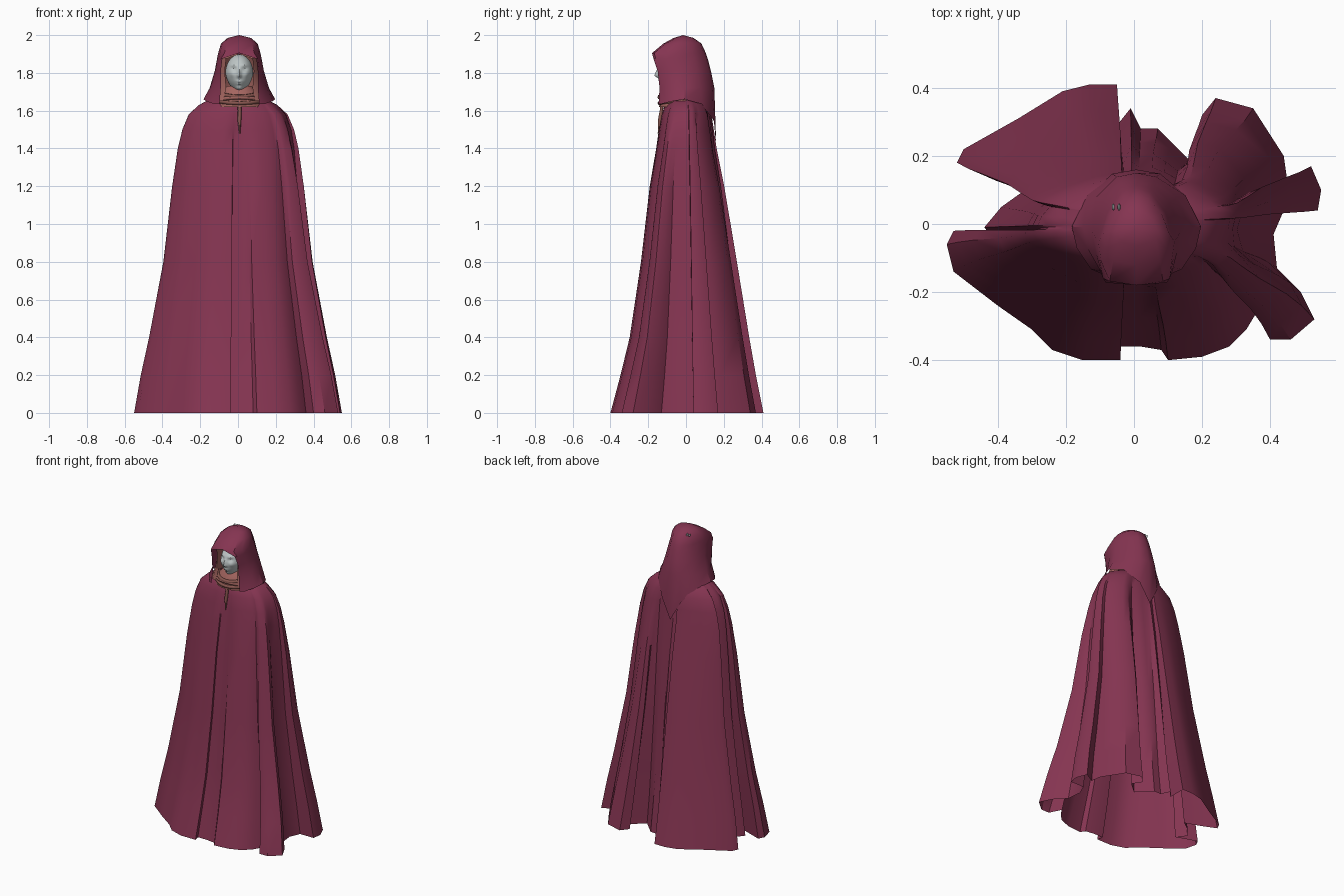
import bpy
import bmesh
import math
from mathutils import Vector

default_cube = bpy.data.objects.get("Cube")
if default_cube:
    bpy.data.objects.remove(default_cube, do_unlink=True)


def make_material(name, red, green, blue):
    mat = bpy.data.materials.new(name)
    mat.use_nodes = True
    colour = (red, green, blue, 1)
    mat.diffuse_color = colour
    mat.node_tree.nodes["Principled BSDF"].inputs["Base Color"].default_value = colour
    return mat


cloth = make_material("wine cloth", .235, .035, .083)
peach = make_material("peach lining", .37, .13, .115)
brown = make_material("brown scarf", .24, .09, .075)
grey = make_material("pale grey skin", .52, .57, .57)

parts = []
middle = .007  # sideways centre of the hood, face and scarf


def add_mesh(name, bm, mat):
    mesh = bpy.data.meshes.new(name)
    bm.to_mesh(mesh)
    bm.free()
    obj = bpy.data.objects.new(name, mesh)
    bpy.context.collection.objects.link(obj)
    mesh.materials.append(mat)
    parts.append(obj)


def loft(name, rows, mat, closed):
    """Skin a stack of rows that run counterclockwise, lowest row first."""
    bm = bmesh.new()
    grid = [[bm.verts.new(p) for p in row] for row in rows]
    count = len(rows[0])
    for low, high in zip(grid, grid[1:]):
        for i in range(count if closed else count - 1):
            j = (i + 1) % count
            bm.faces.new((low[i], low[j], high[j], high[i]))
    bmesh.ops.remove_doubles(bm, verts=bm.verts, dist=.0005)
    add_mesh(name, bm, mat)


def tube(name, points, radii, mat):
    """Round cord through the points with a radius at each one."""
    curve = bpy.data.curves.new(name, "CURVE")
    curve.dimensions = "3D"
    curve.bevel_depth = 1
    curve.bevel_resolution = 1
    curve.use_fill_caps = True
    spline = curve.splines.new("POLY")
    spline.points.add(len(points) - 1)
    for point, co, radius in zip(spline.points, points, radii):
        point.co = (*co, 1)
        point.radius = radius
    curve.materials.append(mat)
    obj = bpy.data.objects.new(name, curve)
    bpy.context.collection.objects.link(obj)


# Robe: folded hem outline in hundredths, from the front counterclockwise
hem = [(2, -36), (8, -37), (10, -40), (20, -39), (28, -36), (33, -31), (36, -26),
       (40, -34), (46, -34), (53, -28), (49, -20), (42, -13), (41, -3), (44, 4), (54, 4),
       (55, 10), (52, 17), (45, 13), (44, 20), (35, 34), (24, 37), (20, 32), (24, 26),
       (16, 19), (11, 24), (7, 28), (2, 28), (-1, 34), (-5, 29), (-5, 41), (-13, 41),
       (-21, 39), (-34, 31), (-50, 22), (-52, 18), (-43, 14), (-32, 10), (-39, 5),
       (-44, -1), (-39, -7), (-53, -2), (-55, -6), (-53, -14), (-40, -24), (-30, -31),
       (-24, -37), (-15, -40), (-4, -40), (-5, -36)]
# Height, half width, front depth, back depth, fold strength
robe_rings = [(0, .55, .41, .41, 1), (.2, .515, .355, .37, .97), (.4, .472, .305, .335, .9),
              (.8, .398, .243, .27, .74), (1.2, .353, .195, .203, .55),
              (1.4, .324, .16, .163, .4), (1.5, .3, .145, .148, .29),
              (1.58, .265, .13, .135, .18), (1.63, .21, .112, .112, .07),
              (1.66, .15, .085, .09, 0), (1.69, .05, .04, .04, 0)]

unit_hem = [Vector((x / 55, y / 41)) for x, y in hem]
turns = sorted((math.atan2(p.y, p.x) + math.pi / 2) % math.tau for p in unit_hem)
round_top = [Vector((math.sin(a), -math.cos(a))) for a in turns]
rows = []
for z, half_width, front, back, fold in robe_rings:
    row = []
    for folded, plain in zip(unit_hem, round_top):
        p = plain.lerp(folded, fold)
        row.append((p.x * half_width, p.y * (back if p.y > 0 else front), z))
    rows.append(row)
loft("robe", rows, cloth, True)


# Hood: open at the front, tapering to a point at the back
def hood_row(z, width, front, back, opening, drops=(0,) * 7):
    depth = back - front
    if width == 0:
        half = [(0, front)] * 7
    else:
        half = [(opening, front), (max(opening + .008, width * .7), front + .012),
                (width * .92, front + depth * .24), (width, front + depth * .45),
                (width * .76, front + depth * .75), (width * .37, front + depth * .96),
                (0, back)]
    half = [(x, y, z + drop) for (x, y), drop in zip(half, drops)]
    full = half + [(-x, y, h) for x, y, h in reversed(half[:-1])]
    return [(x + middle, y, h) for x, y, h in full]


hem_drops = (-.01, -.01, .005, .015, -.01, -.1, -.23)
loft("hood", [hood_row(1.645, .19, -.145, .16, .105, hem_drops),
              hood_row(1.72, .157, -.14, .15, .098),
              hood_row(1.81, .13, -.15, .132, .098),
              hood_row(1.875, .118, -.172, .115, .09),
              hood_row(1.905, .112, -.18, .105, 0),
              hood_row(1.955, .097, -.12, .082, 0),
              hood_row(1.985, .062, -.065, .04, 0),
              hood_row(2, 0, -.015, -.015, 0)], cloth, False)

# Lining that frames the face
loft("hood_lining", [hood_row(1.65, .165, -.13, .12, .085),
                     hood_row(1.72, .14, -.12, .12, .07),
                     hood_row(1.81, .118, -.125, .11, .077),
                     hood_row(1.875, .108, -.14, .09, .07),
                     hood_row(1.9, .096, -.14, .08, 0)], peach, False)

# Neck cowl between the chin and the scarf
cowl_rows = []
for z, radius in ((1.62, .125), (1.68, .115), (1.73, .065)):
    cowl_rows.append([(middle + radius * math.sin(a), -.045 - radius * .78 * math.cos(a), z)
                      for a in (math.tau * i / 16 for i in range(16))])
loft("neck_cowl", cowl_rows, peach, True)

# Head: a sphere with a narrowed jaw and a sculpted face
# Each feature: side offset, height above centre, spread across, spread up, push forward
features = [(0, .004, .008, .02, .013), (0, -.012, .011, .009, .013),
            (0, -.042, .018, .005, .007), (0, -.055, .015, .005, .007),
            (0, -.082, .022, .013, .013)]
for side in (1, -1):
    features += [(side * .03, .045, .02, .008, .006), (side * .029, .024, .014, .009, -.009),
                 (side * .04, -.005, .014, .014, .006)]
head = bmesh.new()
bmesh.ops.create_uvsphere(head, u_segments=72, v_segments=48, radius=1)
for v in head.verts:
    jaw = 1 - .22 * max(0, -v.co.z)
    facing_front = v.co.y < 0
    v.co = Vector((v.co.x * .074 * jaw, -.05 + v.co.y * .098, v.co.z * .1))
    if facing_front:
        v.co.y -= sum(push * math.exp(-((v.co.x - x) / wide) ** 2 - ((v.co.z - z) / tall) ** 2)
                      for x, z, wide, tall, push in features)
    v.co += Vector((middle, 0, 1.797))
add_mesh("head", head, grey)

# Small pale spots on the hood
for side, x in (("outer", -.061), ("inner", -.044)):
    spot = bmesh.new()
    bmesh.ops.create_uvsphere(spot, u_segments=6, v_segments=4, radius=1)
    for v in spot.verts:
        v.co = Vector((x + v.co.x * .005, .05 + v.co.y * .011, 1.966 + v.co.z * .009))
    add_mesh(side + "_hood_spot", spot, grey)

# Scarf rolls under the chin
for index, (height, reach, sag) in enumerate(((1.682, .1, .008), (1.664, .107, -.006),
                                              (1.645, .11, .005))):
    path = []
    for step in range(13):
        a = math.pi * (step / 12 - .5)
        path.append((middle + reach * math.sin(a), -.06 - .08 * math.cos(a),
                     height - sag * math.cos(a * 2)))
    tube("scarf_roll_%d" % (index + 1), path, [.011] * 13, peach if index == 1 else brown)

# Hanging tie below the scarf
tube("scarf_tie", [(.006, -.128, 1.645), (.009, -.13, 1.6), (.007, -.137, 1.56),
                   (.009, -.147, 1.48)], [.011, .01, .011, .003], brown)

# Soft shading with sharp creases kept
bpy.ops.object.select_all(action="DESELECT")
for obj in parts:
    obj.select_set(True)
bpy.context.view_layer.objects.active = parts[0]
bpy.ops.object.shade_smooth_by_angle(angle=math.radians(38))
